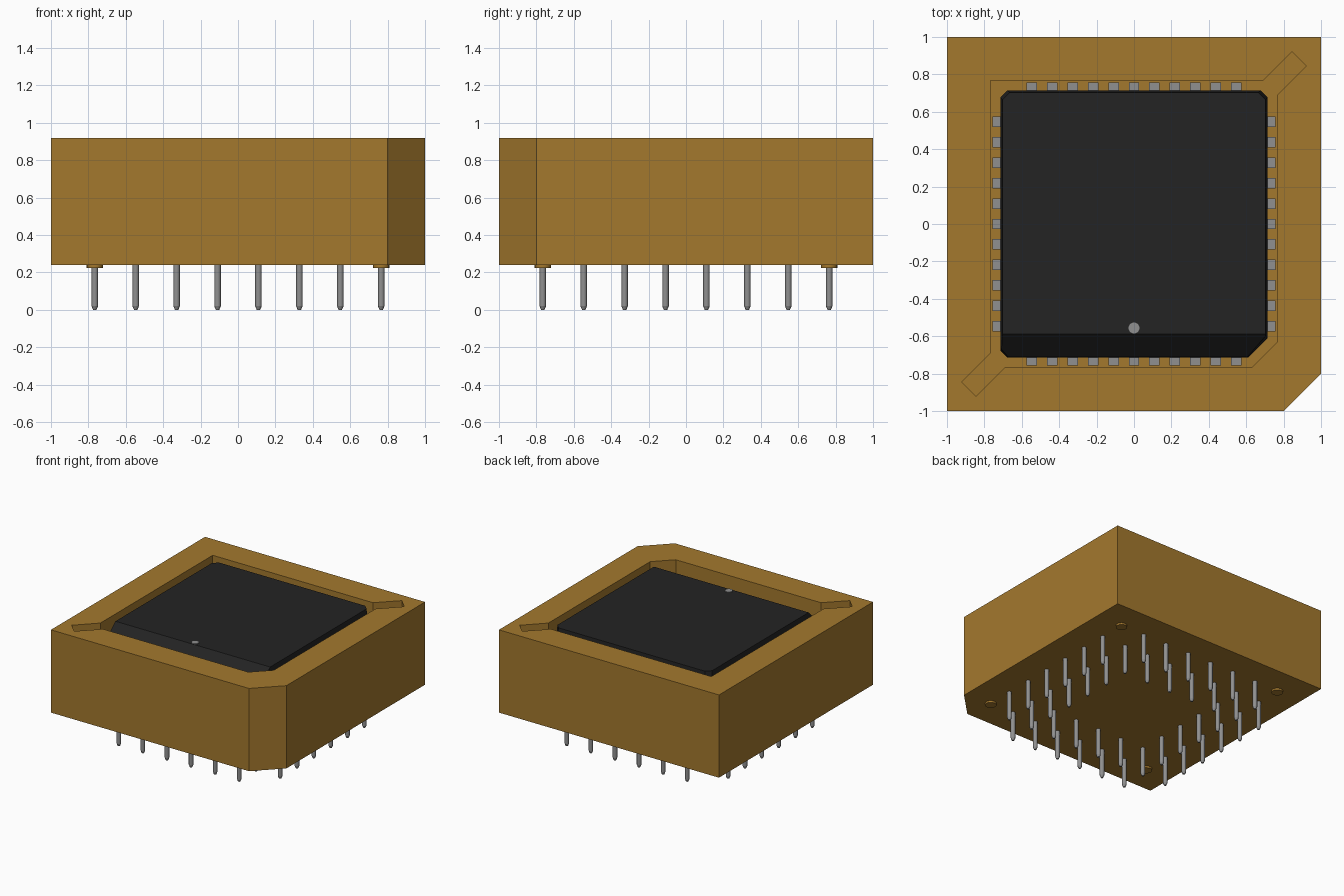
import bpy, bmesh
from mathutils import Vector, Matrix

if "Cube" in bpy.data.objects:
    bpy.data.objects.remove(bpy.data.objects["Cube"], do_unlink=True)


def material(name, rgb):
    m = bpy.data.materials.new(name)
    m.use_nodes = True
    m.diffuse_color = (*rgb, 1)
    bsdf = m.node_tree.nodes["Principled BSDF"]
    bsdf.inputs["Base Color"].default_value = (*rgb, 1)
    bsdf.inputs["Roughness"].default_value = 0.6
    return m


TAN = material("tan plastic", (0.37, 0.19, 0.027))
BLACK = material("black resin", (0.017, 0.017, 0.017))
GREY = material("grey metal", (0.28, 0.28, 0.28))


def finish(name, bm, mat, smooth=False):
    bmesh.ops.recalc_face_normals(bm, faces=bm.faces)
    me = bpy.data.meshes.new(name)
    bm.to_mesh(me)
    bm.free()
    me.materials.append(mat)
    ob = bpy.data.objects.new(name, me)
    bpy.context.collection.objects.link(ob)
    if smooth:
        bpy.ops.object.select_all(action='DESELECT')
        bpy.context.view_layer.objects.active = ob
        ob.select_set(True)
        bpy.ops.object.shade_smooth_by_angle(angle=0.6)
    return ob


def ring(bm, pts, z):
    return [bm.verts.new((x, y, z)) for x, y in pts]


def bridge(bm, a, b):
    n = len(a)
    for i in range(n):
        bm.faces.new((a[i], a[(i + 1) % n], b[(i + 1) % n], b[i]))


def loft(bm, rings, caps=True):
    """Skin a stack of rings given as (points, height)."""
    rs = [ring(bm, p, z) for p, z in rings]
    for a, b in zip(rs, rs[1:]):
        bridge(bm, a, b)
    if caps:
        bm.faces.new(rs[0])
        bm.faces.new(rs[-1])
    return rs


# Heights
BASE, TOP, FLOOR, CHIP_TOP = 0.24, 0.92, 0.46, 0.912

# Socket body: cut-corner block with a recess and two diagonal extraction slots
outer = [(-1, -1), (0.8, -1), (1, -0.8), (1, 1), (-1, 1)]
r = 0.767
recess = [(-0.69, -r), (0.63, -r), (r, -0.63), (r, 0.69), (0.92, 0.845), (0.845, 0.92),
          (0.69, r), (-r, r), (-r, -0.69), (-0.92, -0.845), (-0.845, -0.92)]
bm = bmesh.new()
wall = loft(bm, [(outer, BASE), (outer, TOP)], caps=False)
pit = loft(bm, [(recess, FLOOR), (recess, TOP)], caps=False)
bm.faces.new(wall[0])
bm.faces.new(pit[0])
rim = [e for e in bm.edges if all(v.co.z > TOP - 0.001 for v in e.verts)]
bmesh.ops.triangle_fill(bm, edges=rim, use_beauty=True, normal=(0, 0, 1))
finish("socket_body", bm, TAN)


# Chip body: drafted sides, one large corner cut, sloped front edge
def chip_outline(h):
    c, k = 0.038, 0.105
    return [(-h + c, -h), (h - k, -h), (h, -h + k), (h, h - c),
            (h - c, h), (-h + c, h), (-h, h - c), (-h, -h + c)]


bm = bmesh.new()
loft(bm, [(chip_outline(0.695), 0.5), (chip_outline(0.715), 0.72),
          (chip_outline(0.703), CHIP_TOP)])
cut = bmesh.ops.bisect_plane(bm, geom=bm.verts[:] + bm.edges[:] + bm.faces[:],
                             plane_co=(0, -0.587, CHIP_TOP), plane_no=(0, -1, 1),
                             clear_outer=True)
bmesh.ops.contextual_create(bm, geom=[g for g in cut["geom_cut"]
                                      if isinstance(g, bmesh.types.BMEdge)])
finish("chip_body", bm, BLACK)

# Orientation dot on the chip
bm = bmesh.new()
bmesh.ops.create_cone(bm, cap_ends=True, segments=24, radius1=0.029, radius2=0.029,
                      depth=0.008, matrix=Matrix.Translation((0, -0.556, CHIP_TOP + 0.002)))
finish("chip_dot", bm, GREY)

# Chip leads: eleven on each side
bm = bmesh.new()
for side in range(4):
    turn = Matrix.Rotation(side * 1.5707963, 4, 'Z')
    for i in range(11):
        place = Matrix.Translation(((i - 5) * 0.1092, 0.728, 0.61))
        bmesh.ops.create_cube(bm, size=1, matrix=turn @ place @
                              Matrix.Diagonal((0.056, 0.058, 0.24, 1)))
finish("chip_leads", bm, GREY)

# Solder pins: two concentric square rows, corner places of the outer row free
PITCH = 0.2188
bm = bmesh.new()
for i in range(8):
    for j in range(8):
        outer_row = i in (0, 7) or j in (0, 7)
        corner = i in (0, 7) and j in (0, 7)
        inner_row = not outer_row and (i in (1, 6) or j in (1, 6))
        if corner or not (outer_row or inner_row):
            continue
        x, y = (i - 3.5) * PITCH, (j - 3.5) * PITCH
        for z0, z1, r0 in ((0.02, BASE + 0.01, 0.0175), (0.0, 0.02, 0.009)):
            bmesh.ops.create_cone(bm, cap_ends=True, segments=12, radius1=r0, radius2=0.0175,
                                  depth=z1 - z0,
                                  matrix=Matrix.Translation((x, y, (z0 + z1) / 2)))
finish("solder_pins", bm, GREY, smooth=True)

# Standoff feet at the four corners
bm = bmesh.new()
for sx in (-1, 1):
    for sy in (-1, 1):
        bmesh.ops.create_cone(bm, cap_ends=True, segments=20, radius1=0.043, radius2=0.043,
                              depth=0.03, matrix=Matrix.Translation(
                                  (sx * 3.5 * PITCH, sy * 3.5 * PITCH, 0.24)))
finish("standoff_feet", bm, TAN, smooth=True)
